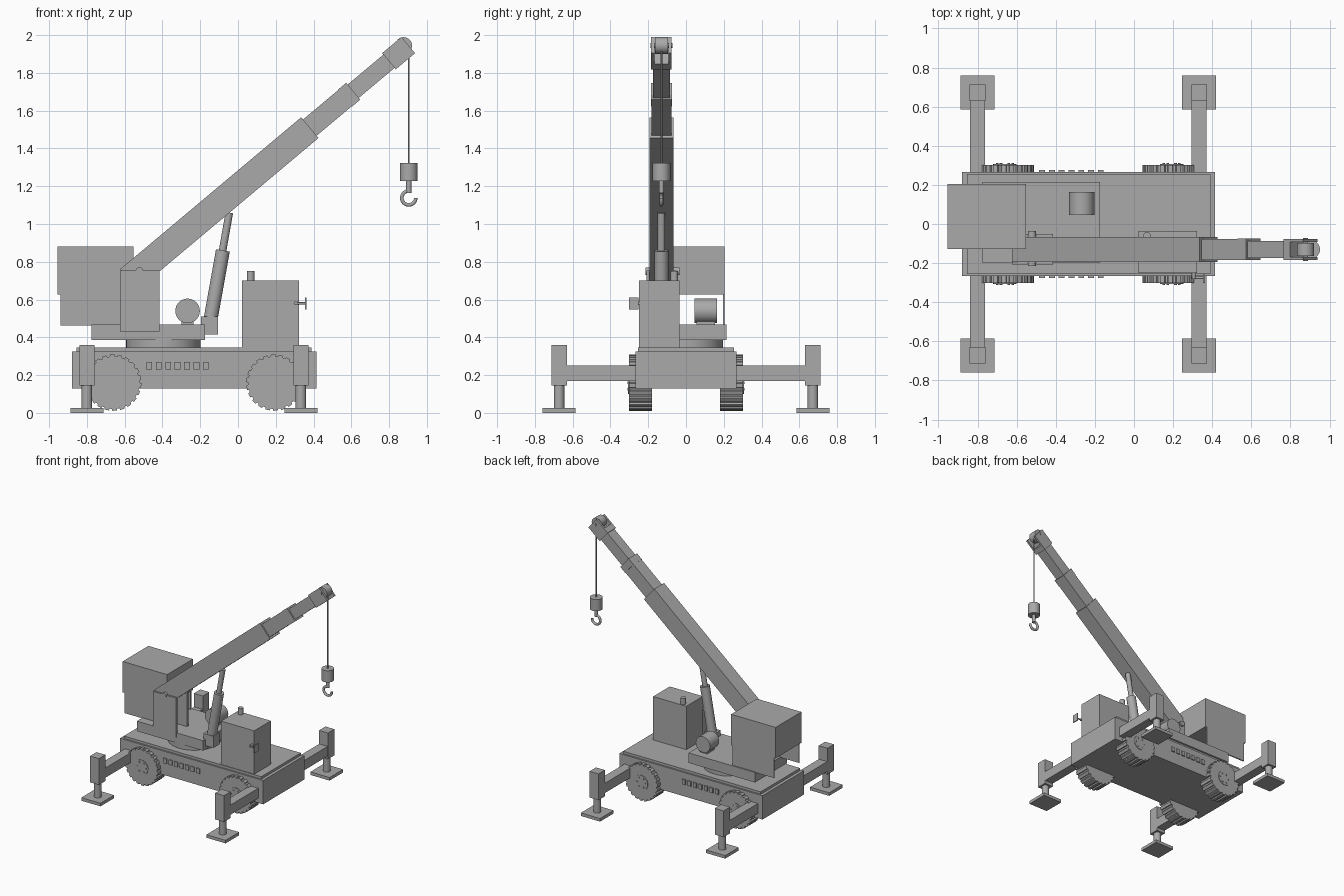
import bpy, bmesh, math
from mathutils import Vector, Matrix

if "Cube" in bpy.data.objects:
    bpy.data.objects.remove(bpy.data.objects["Cube"])

grey = bpy.data.materials.new("plain_grey")
grey.diffuse_color = (0.4, 0.4, 0.4, 1)
grey.use_nodes = True
grey.node_tree.nodes["Principled BSDF"].inputs["Base Color"].default_value = grey.diffuse_color


def finish(name, bm, smooth=False):
    bmesh.ops.recalc_face_normals(bm, faces=bm.faces)
    me = bpy.data.meshes.new(name)
    bm.to_mesh(me)
    bm.free()
    me.materials.append(grey)
    ob = bpy.data.objects.new(name, me)
    bpy.context.collection.objects.link(ob)
    if smooth:
        bpy.ops.object.select_all(action='DESELECT')
        ob.select_set(True)
        bpy.context.view_layer.objects.active = ob
        bpy.ops.object.shade_smooth_by_angle(angle=math.radians(35))
    return ob


def box(name, x, y, z, mat=None):
    """Box from (min, max) ranges, optionally moved by a matrix."""
    bm = bmesh.new()
    bmesh.ops.create_cube(bm, size=1)
    for v in bm.verts:
        v.co = [r[0] + (c + 0.5) * (r[1] - r[0]) for c, r in zip(v.co, (x, y, z))]
    if mat:
        bm.transform(mat)
    return finish(name, bm)


def rod(name, a, b, r, seg=24):
    """Cylinder between two points."""
    a, b = Vector(a), Vector(b)
    bm = bmesh.new()
    bmesh.ops.create_cone(bm, cap_ends=True, segments=seg, radius1=r, radius2=r, depth=(b - a).length)
    rot = (b - a).to_track_quat('Z', 'Y').to_matrix().to_4x4()
    bm.transform(Matrix.Translation((a + b) / 2) @ rot)
    return finish(name, bm, True)


def wheel(x, side):
    """Tyre with tread blocks, extruded from a toothed outline."""
    bm = bmesh.new()
    teeth, pts = 22, []
    for i in range(teeth):
        for f, r in ((0.0, 0.139), (0.3, 0.139), (0.38, 0.149), (0.92, 0.149)):
            a = 2 * math.pi * (i + f) / teeth
            pts.append(bm.verts.new((x + r * math.cos(a), side * 0.18, 0.16 + r * math.sin(a))))
    face = bm.faces.new(pts)
    ext = bmesh.ops.extrude_face_region(bm, geom=[face])
    for v in ext['geom']:
        if isinstance(v, bmesh.types.BMVert):
            v.co.y = side * 0.303
    finish("tyre", bm)
    rod("wheel_hub", (x, side * 0.29, 0.16), (x, side * 0.307, 0.16), 0.06)
    for i in range(6):
        a = i * math.pi / 3
        px, pz = x + 0.04 * math.cos(a), 0.16 + 0.04 * math.sin(a)
        rod("wheel_bolt", (px, side * 0.3, pz), (px, side * 0.311, pz), 0.007, 8)


# Carrier body
box("chassis", (-0.88, 0.415), (-0.267, 0.267), (0.13, 0.325))
box("deck", (-0.855, 0.39), (-0.255, 0.255), (0.325, 0.345))

for s in (-1, 1):
    for x in (-0.66, 0.192):
        wheel(x, s)
    # Row of small side studs
    for i in range(7):
        x = -0.47 + i * 0.05
        box("side_stud", (x - 0.015, x + 0.015), sorted((s * 0.26, s * 0.276)), (0.23, 0.27))
    # Outriggers
    for x in (-0.8, 0.333):
        box("outrigger_beam", (x - 0.038, x + 0.038), sorted((s * 0.26, s * 0.64)), (0.17, 0.25))
        box("outrigger_leg", (x - 0.04, x + 0.04), sorted((s * 0.63, s * 0.713)), (0.145, 0.36))
        rod("outrigger_piston", (x, s * 0.672, 0.02), (x, s * 0.672, 0.15), 0.028)
        box("outrigger_pad", (x - 0.087, x + 0.087), sorted((s * 0.585, s * 0.76)), (0, 0.025))

# Cab with exhaust and mirror
box("cab", (0.022, 0.322), (-0.25, -0.035), (0.345, 0.70))
rod("exhaust", (0.067, -0.062, 0.69), (0.067, -0.062, 0.75), 0.02)
rod("mirror_mount", (0.305, -0.24, 0.58), (0.305, -0.28, 0.58), 0.01, 12)
rod("mirror_arm", (0.305, -0.275, 0.58), (0.357, -0.275, 0.58), 0.006, 12)
box("mirror", (0.354, 0.362), (-0.302, -0.252), (0.547, 0.61))

# Slewing turret
rod("slew_ring", (-0.395, 0, 0.34), (-0.395, 0, 0.39), 0.197, 48)
box("turret_base", (-0.775, -0.175), (-0.2, 0.215), (0.385, 0.467))
for y in (-0.208, -0.066):
    box("boom_support", (-0.625, -0.415), (y, y + 0.016), (0.43, 0.755))
rod("boom_pivot_pin", (-0.522, -0.215, 0.75), (-0.522, -0.035, 0.75), 0.021)

# Counterweight on two side plates
box("counterweight", (-0.955, -0.552), (-0.128, 0.205), (0.627, 0.88))
for y in (-0.128, 0.195):
    box("counterweight_plate", (-0.94, -0.565), (y, y + 0.01), (0.462, 0.63))

# Winch drum
rod("winch_drum", (-0.267, 0.045, 0.54), (-0.267, 0.163, 0.54), 0.065, 32)
box("winch_foot", (-0.298, -0.236), (0.055, 0.153), (0.46, 0.49))

# Telescopic boom, built along its own axis from the pivot
BY = -0.13
boom = Matrix.Translation((-0.522, BY, 0.753)) @ Matrix.Rotation(math.radians(-40), 4, 'Y')


def boom_box(name, x, w, h, y=0.0):
    box(name, x, (y - w / 2, y + w / 2), (-h / 2, h / 2), boom)


boom_box("boom_base_section", (-0.073, 1.178), 0.128, 0.143)
boom_box("boom_middle_section", (1.1, 1.42), 0.106, 0.112)
boom_box("boom_middle_collar", (1.42, 1.478), 0.11, 0.116)
boom_box("boom_top_section", (1.4, 1.74), 0.088, 0.092)
boom_box("boom_head_block", (1.725, 1.77), 0.108, 0.112)
for s in (-1, 1):
    boom_box("boom_head_cheek", (1.725, 1.858), 0.016, 0.112, s * 0.046)
rod("head_sheave", (0.877, BY - 0.034, 1.945), (0.877, BY + 0.034, 1.945), 0.044, 32)
rod("sheave_pin", (0.877, BY - 0.058, 1.945), (0.877, BY + 0.058, 1.945), 0.012, 16)

# Lifting ram
box("ram_bracket", (-0.195, -0.105), (BY - 0.04, BY + 0.04), (0.415, 0.51))
rod("ram_barrel", (-0.146, BY, 0.49), (-0.08, BY, 0.86), 0.037)
rod("ram_rod", (-0.085, BY, 0.84), (-0.046, BY, 1.06), 0.02)

# Hoist rope, hook block and hook
HX = 0.904
rod("hoist_rope", (HX, BY, 1.31), (HX, BY, 1.955), 0.005, 10)
rod("hook_block", (HX, BY, 1.228), (HX, BY, 1.323), 0.047, 32)
rod("hook_shank", (HX, BY, 1.165), (HX, BY, 1.235), 0.014, 16)
curve = bpy.data.curves.new("hook", 'CURVE')
curve.dimensions = '3D'
curve.bevel_depth = 0.01
curve.bevel_resolution = 3
curve.use_fill_caps = True
spline = curve.splines.new('POLY')
spline.points.add(24)
for i, p in enumerate(spline.points):
    a = math.radians(95 + 265 * i / 24)
    p.co = (HX + 0.037 * math.cos(a), BY, 1.138 + 0.037 * math.sin(a), 1)
curve.materials.append(grey)
bpy.context.collection.objects.link(bpy.data.objects.new("hook", curve))
